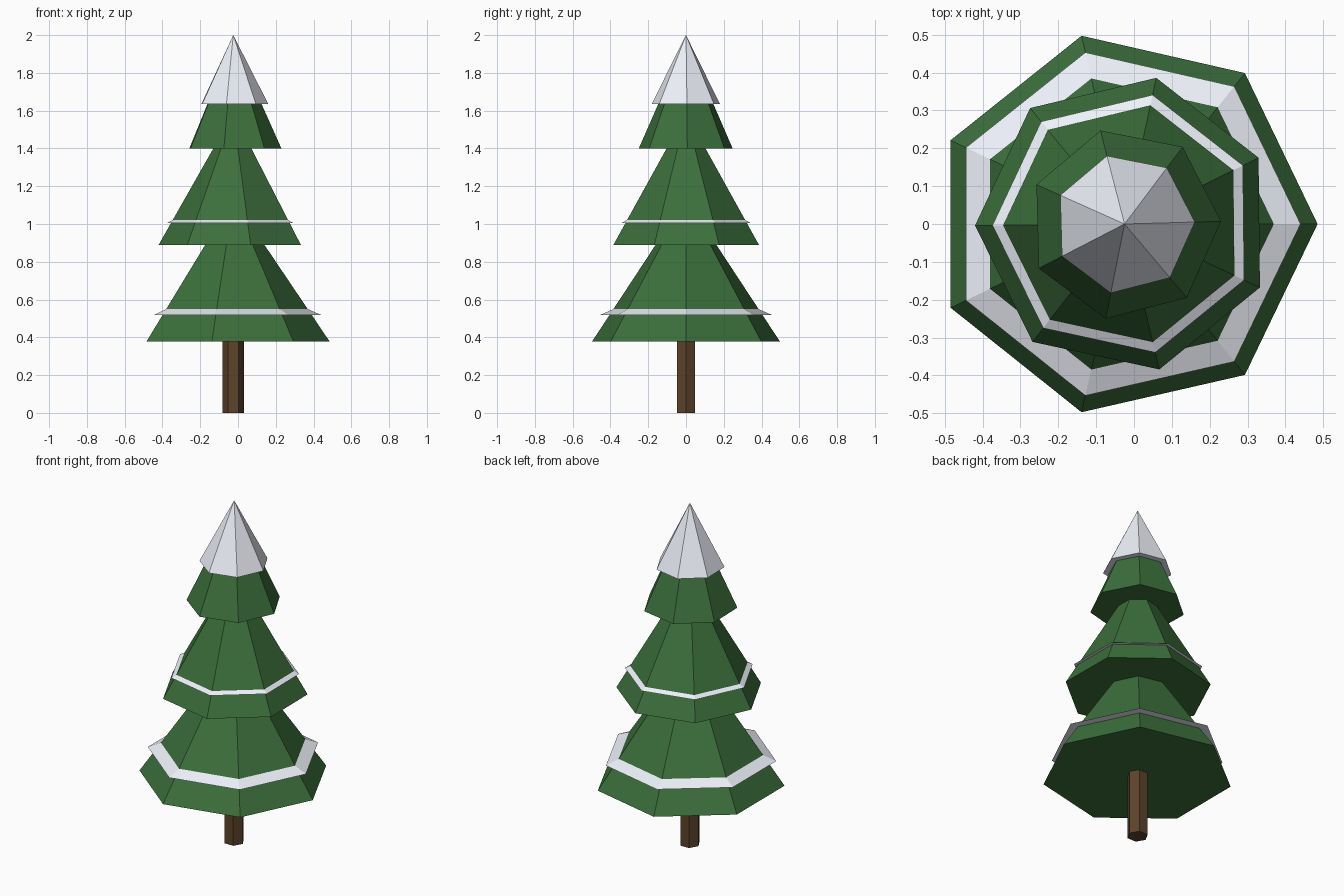
import bpy, bmesh
from math import sin, cos, pi, radians

if "Cube" in bpy.data.objects:
    bpy.data.objects.remove(bpy.data.objects["Cube"])

CX = -0.025  # tree axis


def material(name, rgb):
    m = bpy.data.materials.new(name)
    m.diffuse_color = (*rgb, 1)
    m.use_nodes = True
    m.node_tree.nodes["Principled BSDF"].inputs["Base Color"].default_value = m.diffuse_color
    return m


green = material("needles_green", (0.045, 0.16, 0.045))
brown = material("bark_brown", (0.11, 0.056, 0.024))
white = material("snow_white", (0.85, 0.88, 0.95))


def frustum(name, mat, sides, start, z0, r0, z1, r1):
    """Closed faceted cone or frustum; start = angle of the first corner in degrees."""
    bm = bmesh.new()

    def ring(z, r):
        return [bm.verts.new((CX + r * cos(radians(start) + 2 * pi * i / sides),
                              r * sin(radians(start) + 2 * pi * i / sides), z))
                for i in range(sides)]

    low = ring(z0, r0)
    bm.faces.new(low[::-1])
    if r1 > 0:
        high = ring(z1, r1)
        bm.faces.new(high)
    else:
        high = [bm.verts.new((CX, 0, z1))]
    for i in range(sides):
        j = (i + 1) % sides
        if r1 > 0:
            bm.faces.new((low[i], low[j], high[j], high[i]))
        else:
            bm.faces.new((low[i], low[j], high[0]))
    me = bpy.data.meshes.new(name)
    bm.to_mesh(me)
    bm.free()
    me.materials.append(mat)
    ob = bpy.data.objects.new(name, me)
    bpy.context.collection.objects.link(ob)
    return ob


# Hexagonal trunk
frustum("trunk", brown, 6, 0, 0, 0.056, 0.40, 0.056)

# Three seven-sided tiers of branches
frustum("lower_branches", green, 7, 0, 0.378, 0.51, 0.90, 0.158)
frustum("middle_branches", green, 7, 180.6, 0.89, 0.395, 1.41, 0.10)
frustum("upper_branches", green, 7, 1.6, 1.40, 0.255, 1.97, 0)

# Snow bands and the snowy tip
frustum("lower_snow", white, 7, 0, 0.519, 0.465, 0.55, 0.393)
frustum("middle_snow", white, 7, 180.6, 1.006, 0.349, 1.021, 0.321)
frustum("snow_cap", white, 7, 1.6, 1.634, 0.186, 2.0, 0)
